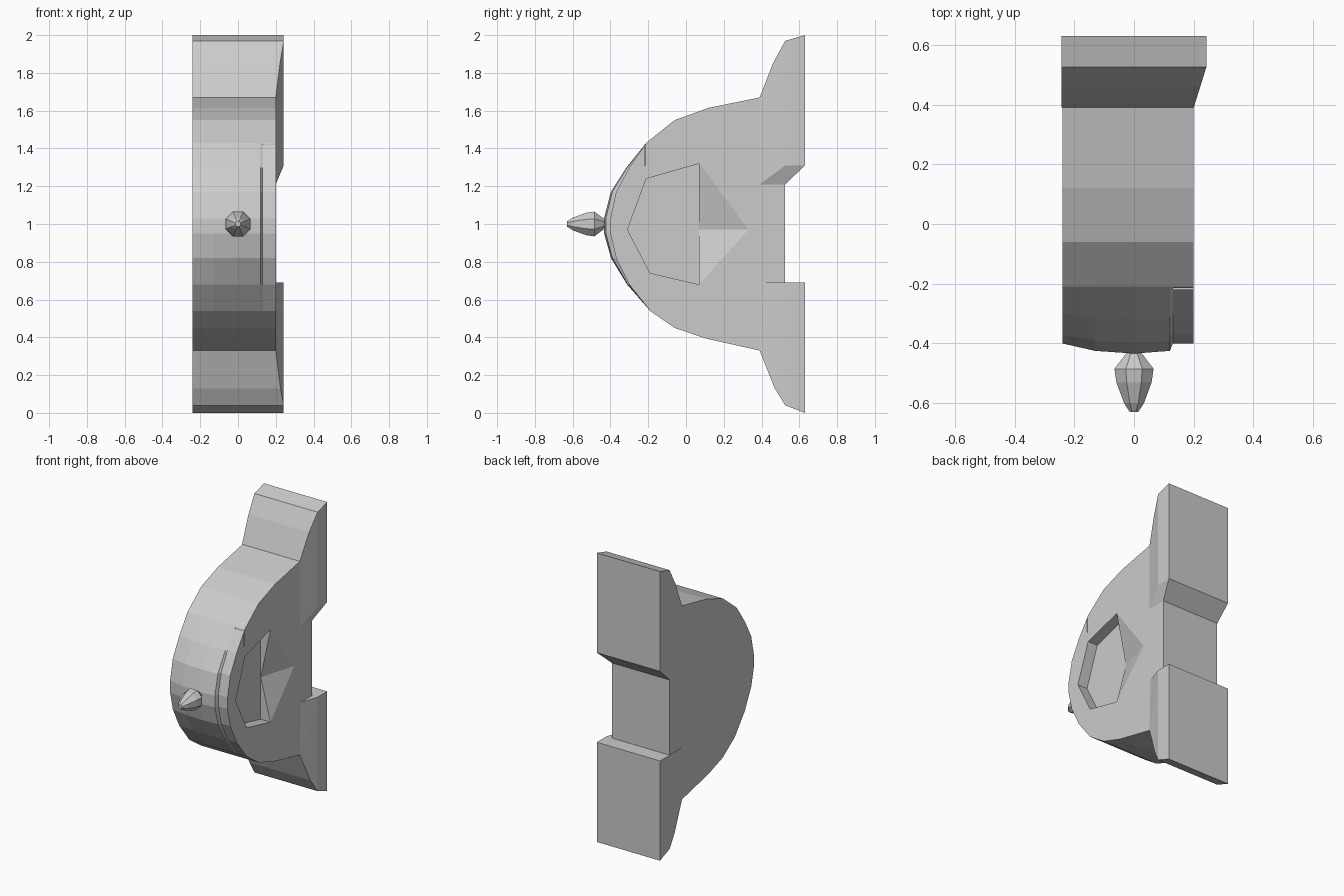
import bpy, bmesh

if "Cube" in bpy.data.objects:
    bpy.data.objects.remove(bpy.data.objects["Cube"])


def finish(bm, name):
    bmesh.ops.recalc_face_normals(bm, faces=bm.faces[:])
    me = bpy.data.meshes.new(name)
    bm.to_mesh(me)
    bm.free()
    ob = bpy.data.objects.new(name, me)
    bpy.context.collection.objects.link(ob)
    return ob


def loft(name, rings):
    """Skin closed rings of equal length and cap both ends."""
    bm = bmesh.new()
    loops = [[bm.verts.new(p) for p in ring] for ring in rings]
    n = len(loops[0])
    for a, b in zip(loops, loops[1:]):
        for i in range(n):
            j = (i + 1) % n
            bm.faces.new((a[i], a[j], b[j], b[i]))
    bm.faces.new(loops[0])
    bm.faces.new(loops[-1])
    return finish(bm, name)


def hull(name, pts):
    bm = bmesh.new()
    for p in pts:
        bm.verts.new(p)
    res = bmesh.ops.convex_hull(bm, input=bm.verts[:])
    junk = list({g for g in res["geom_interior"] + res["geom_unused"]
                 if isinstance(g, bmesh.types.BMVert)})
    bmesh.ops.delete(bm, geom=junk, context='VERTS')
    bmesh.ops.dissolve_limit(bm, angle_limit=0.01, verts=bm.verts[:], edges=bm.edges[:])
    return finish(bm, name)


def cut(target, cutter):
    mod = target.modifiers.new("cut", 'BOOLEAN')
    mod.operation = 'DIFFERENCE'
    mod.solver = 'EXACT'
    mod.object = cutter
    bpy.context.view_layer.objects.active = target
    bpy.ops.object.modifier_apply(modifier=mod.name)
    bpy.data.objects.remove(cutter)


# Domed body: side profile (y, z), with a bulging front band
profile = [(0.39, 1.67), (0.12, 1.615), (-0.06, 1.55), (-0.21, 1.43), (-0.30, 1.30),
           (-0.37, 1.17), (-0.40, 1.03), (-0.40, 0.95), (-0.37, 0.82), (-0.30, 0.68),
           (-0.19, 0.54), (-0.06, 0.45), (0.10, 0.395), (0.39, 0.33),
           (0.525, 0.50), (0.525, 1.50)]


def section(x, bulge):
    return [(x, y - bulge * max(0, 1 - ((z - 1) / 0.4) ** 2) * (y < 0), z)
            for y, z in profile]


body = loft("body", [section(x, b) for x, b in
                     ((-0.24, 0), (-0.13, 0.025), (0.0, 0.034),
                      (0.12, 0.025), (0.13, 0), (0.20, 0))])

# Five-sided side pocket with a pointed ramp behind it, plus a thin rim slit
pocket = [(0.07, 1.32), (-0.21, 1.24), (-0.31, 0.97), (-0.19, 0.74), (0.07, 0.68)]
cut(body, loft("pocket_cutter", [[(x, y, z) for y, z in pocket] for x in (0.125, 0.3)]))
ramp = [(0.06, 1.32), (0.07, 1.32), (0.33, 0.97), (0.07, 0.68), (0.06, 0.68)]
cut(body, hull("ramp_cutter", [(x, y, z) for x in (0.20, 0.3) for y, z in ramp]
               + [(0.125, 0.06, 0.97), (0.125, 0.07, 0.97)]))
cut(body, hull("slit_cutter", [(x, y, z) for x in (0.13, 0.3)
                               for y in (-0.219, -0.214) for z in (1.31, 1.5)]))

# Mounting flanges: (y, z, x of flared right side)
upper = [(0.39, 1.67, 0.20), (0.46, 1.85, 0.222), (0.525, 1.97, 0.242), (0.63, 2.0, 0.242),
         (0.63, 1.31, 0.242), (0.525, 1.31, 0.242), (0.525, 1.21, 0.20), (0.39, 1.21, 0.20)]
lower = [(0.39, 0.33, 0.20), (0.47, 0.13, 0.225), (0.525, 0.04, 0.242), (0.63, 0.0, 0.242),
         (0.63, 0.69, 0.242), (0.525, 0.69, 0.242), (0.40, 0.69, 0.20)]
for name, side in (("upper_flange", upper), ("lower_flange", lower)):
    hull(name, [(x, y, z) for y, z, r in side for x in (-0.242, r)])

# Faceted egg-shaped knob on the front
knob = [(-0.63, 0.015), (-0.60, 0.036), (-0.53, 0.064), (-0.485, 0.071), (-0.42, 0.018)]
bm = bmesh.new()
bmesh.ops.create_uvsphere(bm, u_segments=8, v_segments=6, radius=1)
bm.free()
from math import cos, sin, pi
loft("knob", [[(r * cos(i * pi / 4 + pi / 8), y, 1.0 + r * sin(i * pi / 4 + pi / 8))
               for i in range(8)] for y, r in knob])
